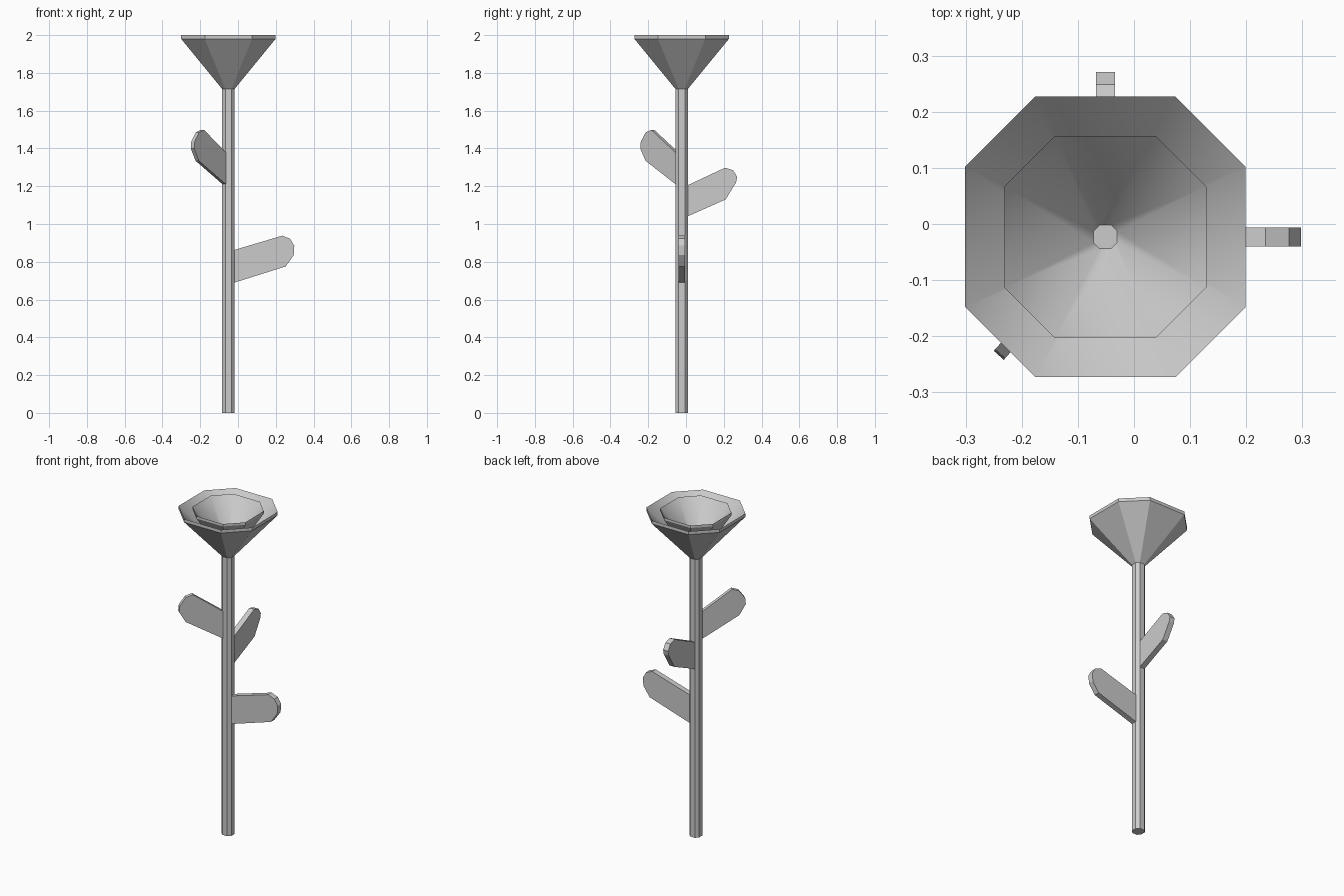
import bpy, bmesh
from math import radians
from mathutils import Matrix, Vector

if "Cube" in bpy.data.objects:
    bpy.data.objects.remove(bpy.data.objects["Cube"])

CX, CY = -0.051, -0.023      # stem axis
OCT = [(1, .5), (.5, 1), (-.5, 1), (-1, .5), (-1, -.5), (-.5, -1), (.5, -1), (1, -.5)]


def finish(name, bm):
    mesh = bpy.data.meshes.new(name)
    bm.to_mesh(mesh)
    bm.free()
    ob = bpy.data.objects.new(name, mesh)
    bpy.context.collection.objects.link(ob)
    return ob


def rings(name, profile, cap_start=False, cap_end=False, smooth=()):
    """Loft chamfered-square rings through (half width, height) points."""
    bm = bmesh.new()
    loops = [[bm.verts.new((CX + r * x, CY + r * y, z)) for x, y in OCT]
             for r, z in profile]
    for k, (a, b) in enumerate(zip(loops, loops[1:])):
        for i in range(8):
            j = (i + 1) % 8
            f = bm.faces.new((a[i], a[j], b[j], b[i]))
            f.smooth = k in smooth
    if cap_start:
        bm.faces.new(loops[0][::-1])
    if cap_end:
        bm.faces.new(loops[-1])
    return finish(name, bm)


def leaf(name, outline, angle, thick):
    """Flat leaf from a (distance from axis, height) outline, turned about the stem."""
    bm = bmesh.new()
    face = bm.faces.new([bm.verts.new((r, -thick / 2, z)) for r, z in outline])
    ext = bmesh.ops.extrude_face_region(bm, geom=[face])
    verts = [v for v in ext["geom"] if isinstance(v, bmesh.types.BMVert)]
    bmesh.ops.translate(bm, verts=verts, vec=(0, thick, 0))
    bmesh.ops.transform(bm, verts=bm.verts,
                        matrix=Matrix.Translation(Vector((CX, CY, 0)))
                        @ Matrix.Rotation(radians(angle), 4, 'Z'))
    bmesh.ops.recalc_face_normals(bm, faces=bm.faces)
    return finish(name, bm)


# Stem
rings("stem", [(.033, 0), (.033, 1.715)], cap_start=True)

# Flower: outer cup with a smooth inside, smaller cup nested in it
rings("outer_petals", [(.033, 1.715), (.25, 1.98), (.25, 2.0), (.033, 1.735)], smooth={2})
rings("inner_petals", [(.033, 1.735), (.18, 1.985), (.18, 2.0), (.021, 1.785)],
      cap_end=True, smooth={2})

# Leaves
leaf("lower_leaf", [(.033, .69), (.303, .775), (.346, .835), (.349, .885),
                    (.327, .922), (.285, .938), (.033, .863)], 0, .034)
leaf("middle_leaf", [(.031, 1.04), (.233, 1.13), (.288, 1.22), (.294, 1.25),
                     (.272, 1.285), (.23, 1.298), (.031, 1.205)], 90, .034)
leaf("upper_leaf", [(.032, 1.21), (.247, 1.335), (.284, 1.40), (.28, 1.437),
                    (.245, 1.485), (.205, 1.498), (.032, 1.378)], 228, .024)
